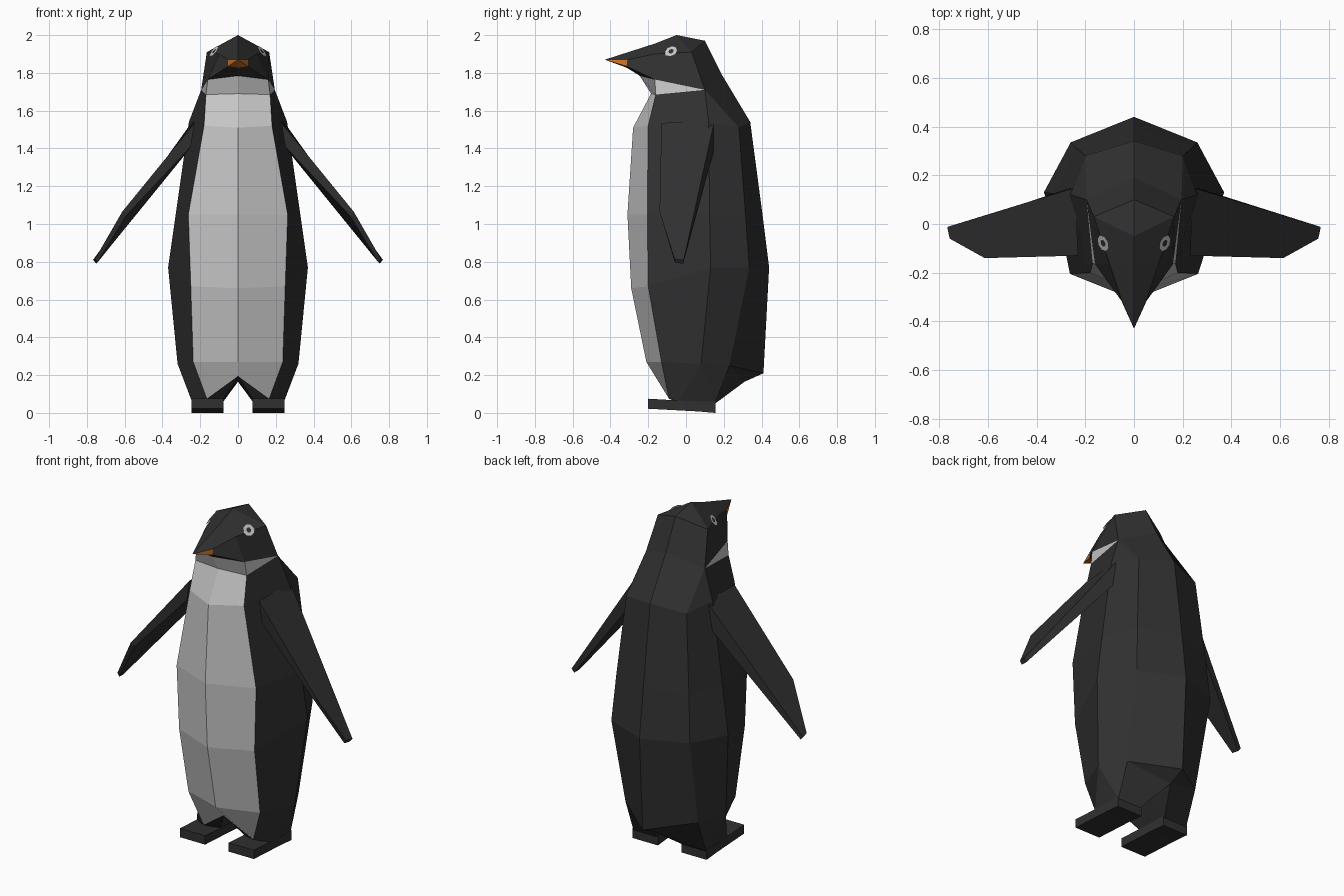
import bpy, bmesh, math
from mathutils import Vector

if "Cube" in bpy.data.objects:
    bpy.data.objects.remove(bpy.data.objects["Cube"])


def material(name, rgb):
    m = bpy.data.materials.new(name)
    m.diffuse_color = (*rgb, 1)
    m.use_nodes = True
    m.node_tree.nodes["Principled BSDF"].inputs["Base Color"].default_value = m.diffuse_color
    return m


DARK = material("charcoal feathers", (0.03, 0.03, 0.03))
WHITE = material("white feathers", (0.57, 0.57, 0.57))
ORANGE = material("orange beak", (0.64, 0.18, 0.02))
MATS = [DARK, WHITE, ORANGE]


def build(name, points, faces, both_sides=True):
    """Make a mesh from named right-hand points; faces are (names, material).
    Points at x = 0 are shared by the two halves, so the shell is closed."""
    bm = bmesh.new()
    verts = {}
    for side in (1, -1) if both_sides else (1,):
        for key, (x, y, z) in points.items():
            if x == 0 and side < 0:
                verts[key, side] = verts[key, 1]
            else:
                verts[key, side] = bm.verts.new((side * x, y, z))
        for keys, mat in faces:
            ring = [verts[k, side] for k in keys.split()]
            f = bm.faces.new(ring if side > 0 else ring[::-1])
            f.material_index = mat
    bmesh.ops.recalc_face_normals(bm, faces=bm.faces[:])
    mesh = bpy.data.meshes.new(name)
    bm.to_mesh(mesh)
    bm.free()
    for m in MATS:
        mesh.materials.append(m)
    obj = bpy.data.objects.new(name, mesh)
    bpy.context.collection.objects.link(obj)
    return obj


# ---- body: rings from shoulder to hip, five columns from belly to spine ----
# columns: c belly centre, e belly edge, s side, b back corner, k spine
rings = [
    [(0, -.28, 1.51), (.18, -.20, 1.52), (.26, .12, 1.54), (.20, .28, 1.51), (0, .34, 1.54)],
    [(0, -.31, 1.05), (.263, -.205, 1.05), (.33, .125, 1.05), (.24, .315, 1.05), (0, .405, 1.05)],
    [(0, -.29, .66), (.25, -.20, .67), (.37, .13, .77), (.26, .335, .77), (0, .44, .77)],
    [(0, -.21, .27), (.237, -.13, .27), (.32, .08, .26), (.24, .23, .25), (0, .41, .21)],
]
points = {col + str(i + 1): p for i, ring in enumerate(rings) for col, p in zip("cesbk", ring)}
faces = []
for i in range(1, 4):
    for a, b in zip("cesb", "esbk"):
        faces.append((f"{a}{i} {b}{i} {b}{i+1} {a}{i+1}", 1 if a == "c" else 0))

# ---- neck and head ----
points.update({
    "c0": (0, -.185, 1.69), "e0": (.17, -.16, 1.685), "s0": (.195, .10, 1.71), "k0": (0, .19, 1.79),
    "chin": (0, -.245, 1.785), "jaw": (.16, -.165, 1.765),
    "cheek": (.10, -.165, 1.90), "temple": (.165, .03, 1.91),
    "brow": (0, -.165, 1.955), "crown": (0, -.05, 2.0), "nape": (0, .10, 1.97),
    "tip": (0, -.43, 1.87), "gape": (.052, -.31, 1.87),
    "under": (.052, -.315, 1.835), "mid": (0, -.315, 1.828),
})
faces += [
    ("c0 e0 e1 c1", 1), ("e0 s0 s1 e1", 0), ("s0 b1 s1", 0), ("s0 k0 k1 b1", 0),
    ("chin jaw e0 c0", 1), ("jaw s0 e0", 1),
    ("jaw cheek temple s0", 0), ("temple nape k0 s0", 0),
    ("brow crown temple cheek", 0), ("crown nape temple", 0),
    ("tip brow cheek gape", 0), ("gape cheek jaw under", 0), ("under jaw chin mid", 0),
    ("tip gape under", 2), ("tip under mid", 2),
]

# ---- tail underside and short legs ----
points.update({
    "crotch": (0, -.14, .195), "rump": (0, .12, .17), "tail": (0, .31, .165),
    "shin": (.165, -.09, .075), "outer": (.243, -.04, .06), "outer_heel": (.24, .155, .05),
    "inner_heel": (.085, .155, .05), "inner": (.085, -.05, .06),
})
faces += [
    ("c4 e4 shin crotch", 1), ("e4 s4 outer shin", 0), ("s4 outer_heel outer", 0),
    ("s4 b4 outer_heel", 0), ("b4 k4 tail", 0), ("b4 tail inner_heel outer_heel", 0),
    ("tail rump inner_heel", 0), ("crotch shin inner", 0), ("crotch inner inner_heel rump", 0),
    ("inner shin outer outer_heel inner_heel", 0),
]
build("body", points, faces)

# ---- flippers: upper outline (u) and lower outline (l) ----
upper = [(.24, .15, 1.545), (.23, -.13, 1.535), (.613, -.14, 1.065), (.757, -.06, .815), (.767, -.012, .81)]
lower = [(.27, .145, 1.38), (.25, -.13, 1.41), (.592, -.132, 1.045), (.745, -.058, .795), (.75, -.015, .79)]
wing = {f"u{i}": p for i, p in enumerate(upper)} | {f"l{i}": p for i, p in enumerate(lower)}
wing_faces = [("u0 u1 u2 u3 u4", 0), ("l4 l3 l2 l1 l0", 0)]
wing_faces += [(f"u{i} l{i} l{(i+1)%5} u{(i+1)%5}", 0) for i in range(5)]
build("flippers", wing, wing_faces)

# ---- feet: side profile swept across the width ----
profile = [(-.20, .075), (.06, .06), (.155, .06), (.155, 0), (.06, .008), (-.20, .022)]
n = len(profile)
foot = {f"{s}{i}": (x, y, z) for s, x in (("a", .078), ("b", .245)) for i, (y, z) in enumerate(profile)}
foot_faces = [(" ".join(f"a{i}" for i in range(n)), 0), (" ".join(f"b{i}" for i in reversed(range(n))), 0)]
foot_faces += [(f"a{i} b{i} b{(i+1)%n} a{(i+1)%n}", 0) for i in range(n)]
build("feet", foot, foot_faces)

# ---- eyes: flat white ring around a dark pupil, tangent to the brow fold ----
centre = Vector((.124, -.078, 1.912))
normal = Vector((.74, -.32, .59)).normalized()
along = Vector((.32, .95, .05))
along = (along - normal * along.dot(normal)).normalized()
up = normal.cross(along)
eye = {}
for ring, radius in (("o", .036), ("i", .015)):
    for k in range(8):
        t = math.tau * k / 8
        eye[f"{ring}{k}"] = centre + normal * .004 + (along * math.cos(t) + up * math.sin(t)) * radius
eye_faces = [(f"o{k} o{(k+1)%8} i{(k+1)%8} i{k}", 1) for k in range(8)]
eye_faces.append((" ".join(f"i{k}" for k in range(8)), 0))
build("eyes", eye, eye_faces)
